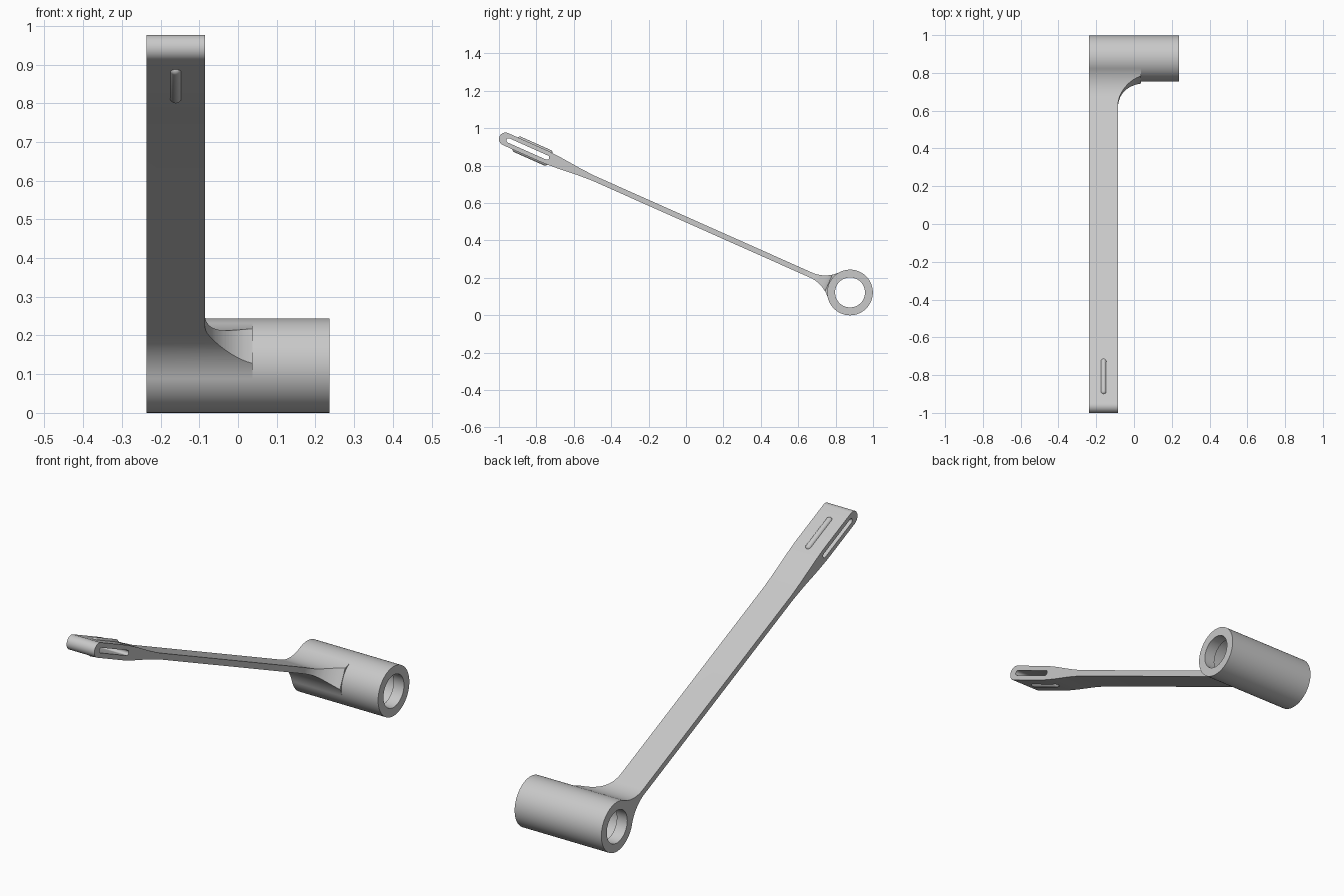
import bpy, bmesh
from math import sin, cos, pi, atan2, sqrt
from mathutils import Vector, Matrix

cube = bpy.data.objects.get("Cube")
if cube:
    bpy.data.objects.remove(cube)

mat = bpy.data.materials.new("light grey")
mat.use_nodes = True
GREY = (0.58, 0.58, 0.58, 1)
mat.diffuse_color = GREY
mat.node_tree.nodes["Principled BSDF"].inputs["Base Color"].default_value = GREY

# Local frame: u runs from the barrel axis to the arm tip, v is across the arm
HUB = Vector((0, 0.877, 0.122))
TILT = atan2(0.82, 1.842)
U = Vector((0, -cos(TILT), sin(TILT)))
V = Vector((0, sin(TILT), cos(TILT)))
LEFT, EDGE, WING = -0.237, -0.085, 0.037
R_HUB, ARM, TIP_U, TIP_R = 0.122, 0.0145, 2.016, 0.035


def place(x, u, v):
    return HUB + Vector((x, 0, 0)) + U * u + V * v


def arc(cx, cy, r, a0, a1, n=24):
    return [(cx + r * cos(a0 + (a1 - a0) * i / n),
             cy + r * sin(a0 + (a1 - a0) * i / n)) for i in range(n + 1)]


def finish(name, bm):
    bmesh.ops.recalc_face_normals(bm, faces=bm.faces)
    me = bpy.data.meshes.new(name)
    bm.to_mesh(me)
    bm.free()
    me.materials.append(mat)
    ob = bpy.data.objects.new(name, me)
    bpy.context.collection.objects.link(ob)
    return ob


def prism(name, start, offset):
    bm = bmesh.new()
    face = bm.faces.new([bm.verts.new(p) for p in start])
    new = bmesh.ops.extrude_face_region(bm, geom=[face], use_keep_orig=True)["geom"]
    bmesh.ops.translate(bm, vec=offset,
                        verts=[g for g in new if isinstance(g, bmesh.types.BMVert)])
    return finish(name, bm)


def activate(ob):
    bpy.ops.object.select_all(action='DESELECT')
    ob.select_set(True)
    bpy.context.view_layer.objects.active = ob


def cut(ob, cutter):
    cutter.hide_render = True
    mod = ob.modifiers.new("cut", 'BOOLEAN')
    mod.operation, mod.solver, mod.object = 'DIFFERENCE', 'EXACT', cutter
    activate(ob)
    bpy.ops.object.modifier_apply(modifier=mod.name)
    bpy.data.objects.remove(cutter)


def smooth(ob):
    activate(ob)
    bpy.ops.object.shade_smooth_by_angle(angle=0.5)


# Barrel: lathed tube with a wider bore between two end lips
bm = bmesh.new()
END, LIP = 0.237, 0.18
section = [(-END, R_HUB), (END, R_HUB), (END, 0.08), (LIP, 0.08), (LIP, 0.092),
           (-LIP, 0.092), (-LIP, 0.08), (-END, 0.08)]
SIDES = 96
rings = [[bm.verts.new(place(x, r * cos(2 * pi * i / SIDES), r * sin(2 * pi * i / SIDES)))
          for x, r in section] for i in range(SIDES)]
for i, ring in enumerate(rings):
    nxt = rings[(i + 1) % SIDES]
    for j in range(len(section)):
        k = (j + 1) % len(section)
        bm.faces.new((ring[j], ring[k], nxt[k], nxt[j]))
smooth(finish("barrel", bm))

# Arm: side profile with fillets tangent to the barrel, a flared end and a round tip
FILLET = 0.175
fu = sqrt((R_HUB + FILLET) ** 2 - (ARM + FILLET) ** 2)
touch = atan2(ARM + FILLET, fu)
upper = arc(fu, ARM + FILLET, FILLET, touch - pi, -pi / 2)
upper += [(1.5, ARM), (1.58, 0.019), (1.7, 0.03), (1.78, TIP_R)]
lower = [(u, -v) for u, v in reversed(upper)]
tip = arc(TIP_U, 0, TIP_R, pi / 2, -pi / 2)
inner = arc(0, 0, 0.116, -touch, touch)
profile = upper + tip + lower + inner
arm = prism("arm", [place(LEFT, u, v) for u, v in profile], Vector((WING - LEFT, 0, 0)))

# Curved corner between the narrow arm and the barrel
CORNER, START = 0.16, 0.28
curve = [(x, u) for x, u in arc(EDGE + CORNER, START, CORNER, pi, 1.5 * pi)]
plan = curve + [(0.2, START - CORNER), (0.2, 2.3), (EDGE, 2.3)]
cut(arm, prism("corner_cutter", [place(x, u, -0.3) for x, u in plan], V * 0.6))

# Slot through the flared end
SLOT = 0.012
slot = arc(1.998, 0, SLOT, pi / 2, -pi / 2, 12) + arc(1.774, 0, SLOT, -pi / 2, -1.5 * pi, 12)
cut(arm, prism("slot_cutter", [place(-0.3, u, v) for u, v in slot], Vector((0.4, 0, 0))))
smooth(arm)

# Raised rounded ridges on both faces of the flared end
for name, side in (("upper_ridge", 1), ("lower_ridge", -1)):
    bm = bmesh.new()
    bmesh.ops.create_uvsphere(bm, u_segments=24, v_segments=15, radius=0.015)
    for v in bm.verts:
        v.co.z += 0.0875 if v.co.z > 0 else -0.0875
        v.co = place((LEFT + EDGE) / 2 + v.co.x, 1.858 + v.co.z, side * 0.03 + v.co.y)
    smooth(finish(name, bm))
